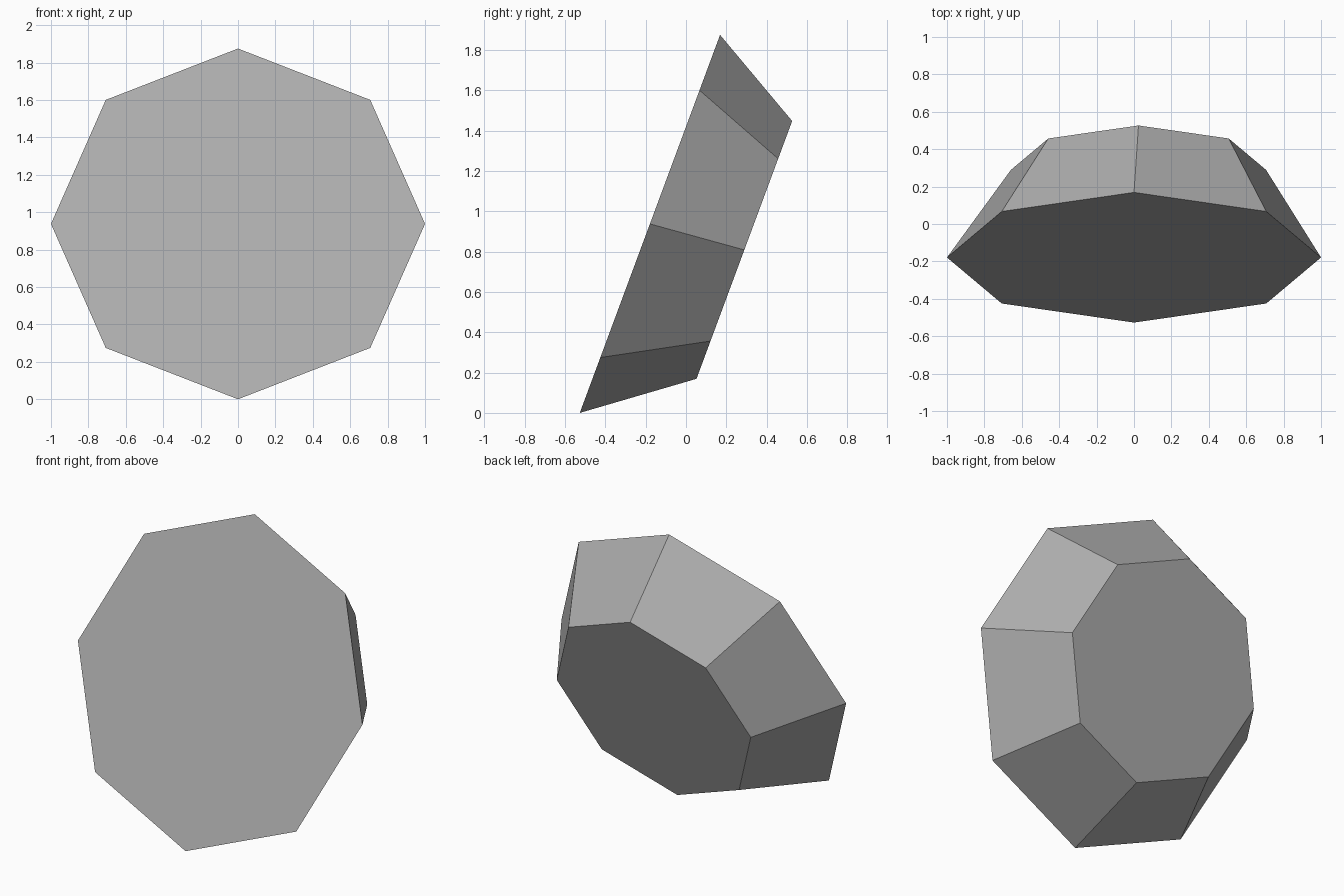
import bpy
import bmesh
from math import radians, cos
from mathutils import Matrix, Vector

SIDES = 8
TILT = radians(20.36)
DEPTH = 0.484
FRONT_RADIUS, BACK_RADIUS = 1.0, 0.682
BACK_SHIFT = Vector((0.024, 0.042, 0))

cube = bpy.data.objects.get("Cube")
if cube:
    bpy.data.objects.remove(cube, do_unlink=True)

# Plain grey surface
grey = bpy.data.materials.new("mid_grey")
grey.use_nodes = True
colour = (0.42, 0.42, 0.42, 1)
grey.diffuse_color = colour
grey.node_tree.nodes["Principled BSDF"].inputs["Base Color"].default_value = colour

# Tapered octagonal block, wide face forward, with a slightly offset back
bm = bmesh.new()
spin = Matrix.Rotation(radians(90), 4, "Z")


def ring(radius, centre):
    circle = bmesh.ops.create_circle(
        bm, segments=SIDES, radius=radius, cap_ends=True,
        matrix=Matrix.Translation(centre) @ spin)
    return circle["verts"]


front = ring(FRONT_RADIUS, Vector((0, 0, 0)))
back = ring(BACK_RADIUS, BACK_SHIFT - Vector((0, 0, DEPTH)))
for i in range(SIDES):
    j = (i + 1) % SIDES
    bm.faces.new((front[i], front[j], back[j], back[i]))

# Stand the block up, lean it back and rest its lowest corner on the floor
place = (Matrix.Translation((0, -0.179, FRONT_RADIUS * cos(TILT)))
         @ Matrix.Rotation(radians(90) - TILT, 4, "X"))
bmesh.ops.transform(bm, matrix=place, verts=bm.verts)
bmesh.ops.recalc_face_normals(bm, faces=bm.faces)

mesh = bpy.data.meshes.new("tilted_octagonal_block")
bm.to_mesh(mesh)
bm.free()
mesh.materials.append(grey)
block = bpy.data.objects.new("tilted_octagonal_block", mesh)
bpy.context.collection.objects.link(block)
